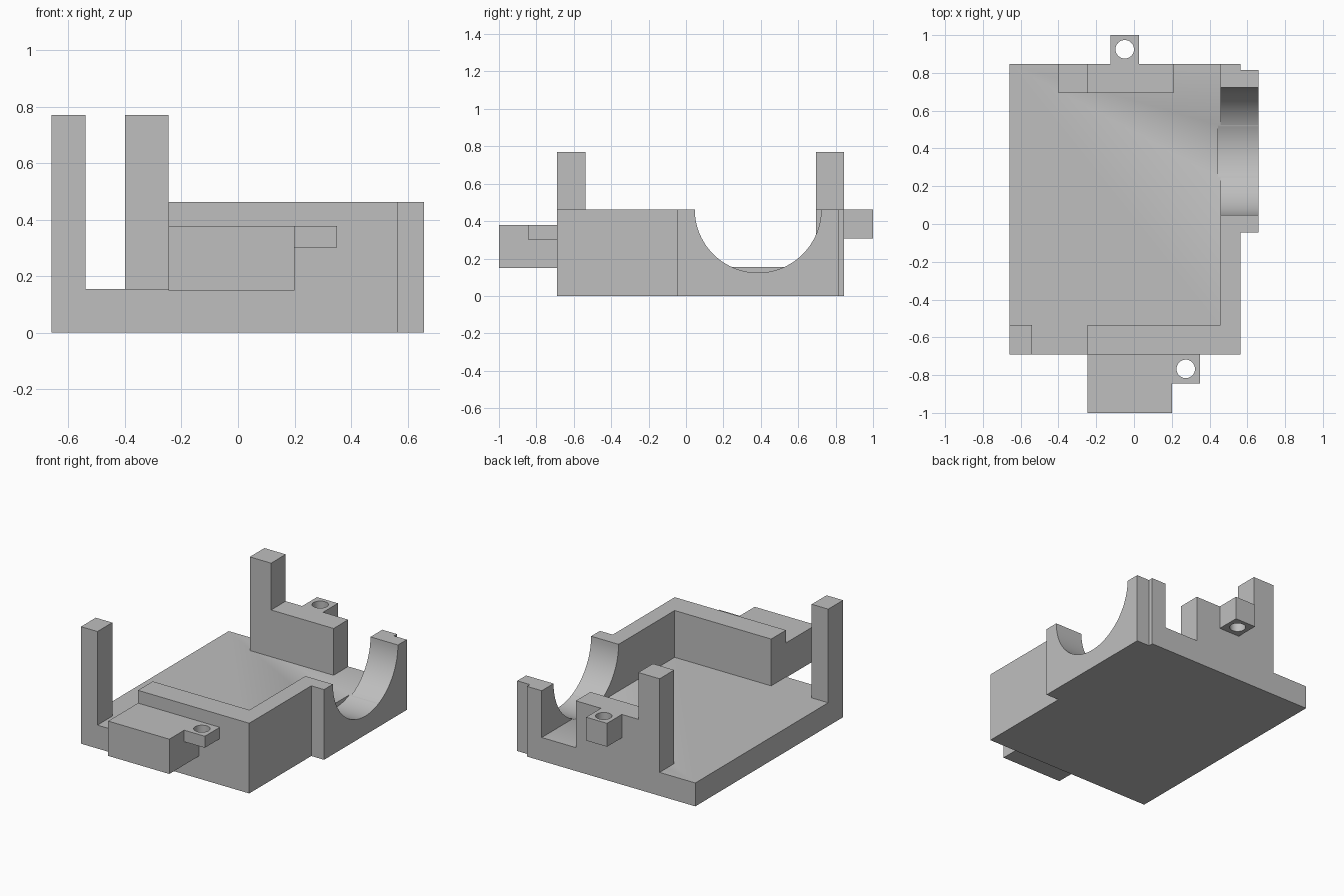
import bpy
import bmesh
import math

cube = bpy.data.objects.get("Cube")
if cube:
    bpy.data.objects.remove(cube, do_unlink=True)

# Single grey plastic
grey = bpy.data.materials.new("grey")
grey.use_nodes = True
COLOUR = (0.52, 0.52, 0.52, 1.0)
grey.diffuse_color = COLOUR
grey.node_tree.nodes["Principled BSDF"].inputs["Base Color"].default_value = COLOUR

# Shared heights and edges
FLOOR, WALL, POST = 0.154, 0.462, 0.77
LEFT, RIGHT, OUTER, INNER = -0.66, 0.565, 0.658, 0.458
FRONT, FRONT_IN, BACK_IN, BACK = -0.69, -0.536, 0.694, 0.846


def slab(name, outline, z0, z1):
    """Extrude a plan outline (counter-clockwise) from z0 to z1."""
    bm = bmesh.new()
    base = bm.faces.new([bm.verts.new((x, y, z0)) for x, y in outline])
    top = bmesh.ops.extrude_face_region(bm, geom=[base])
    verts = [g for g in top["geom"] if isinstance(g, bmesh.types.BMVert)]
    bmesh.ops.translate(bm, verts=verts, vec=(0, 0, z1 - z0))
    bmesh.ops.recalc_face_normals(bm, faces=bm.faces)
    mesh = bpy.data.meshes.new(name)
    bm.to_mesh(mesh)
    bm.free()
    mesh.materials.append(grey)
    ob = bpy.data.objects.new(name, mesh)
    bpy.context.collection.objects.link(ob)
    return ob


def box(name, x0, x1, y0, y1, z0, z1):
    return slab(name, [(x0, y0), (x1, y0), (x1, y1), (x0, y1)], z0, z1)


def bore(ob, centre, radius, depth, along_x=False):
    """Cut a round hole through a part."""
    rot = (0, math.pi / 2, 0) if along_x else (0, 0, 0)
    bpy.ops.mesh.primitive_cylinder_add(vertices=96 if along_x else 40, radius=radius,
                                        depth=depth, location=centre, rotation=rot)
    cutter = bpy.context.object
    cutter.hide_render = True
    cutter.data.materials.append(grey)
    mod = ob.modifiers.new("bore", "BOOLEAN")
    mod.operation = "DIFFERENCE"
    mod.solver = "EXACT"
    mod.object = cutter
    bpy.ops.object.select_all(action="DESELECT")
    ob.select_set(True)
    bpy.context.view_layer.objects.active = ob
    bpy.ops.object.modifier_apply(modifier=mod.name)
    bpy.data.objects.remove(cutter, do_unlink=True)
    bpy.ops.object.shade_smooth_by_angle(angle=math.radians(30))


# Floor tray, widened on the left where the cradle stands
tray = slab("floor_tray", [(LEFT, FRONT), (RIGHT, FRONT), (RIGHT, -0.045), (OUTER, -0.045),
                           (OUTER, 0.815), (RIGHT, 0.815), (RIGHT, BACK), (LEFT, BACK)],
            0, FLOOR)

# L-shaped wall around the front corner
slab("corner_wall", [(-0.245, FRONT), (RIGHT, FRONT), (RIGHT, -0.045), (INNER, -0.045),
                     (INNER, FRONT_IN), (-0.245, FRONT_IN)], FLOOR, WALL)

# Half-round cradle in the side wall, scooped slightly into the floor
cradle = slab("cradle_wall", [(INNER, -0.045), (OUTER, -0.045), (OUTER, 0.815),
                              (RIGHT, 0.815), (RIGHT, BACK), (INNER, BACK)], FLOOR, WALL)
for part in (tray, cradle):
    bore(part, (0.445 + 0.2, 0.385, WALL), 0.338, 0.4, along_x=True)

# Posts and back wall
box("front_post", LEFT, -0.54, FRONT, FRONT_IN, FLOOR, POST)
box("back_post", -0.40, -0.245, BACK_IN, BACK, FLOOR, POST)
box("back_wall", -0.245, 0.21, BACK_IN, BACK, FLOOR, WALL)

# Back screw lug
back_lug = box("back_lug", -0.125, 0.027, BACK, 1.0, 0.308, WALL)
bore(back_lug, (-0.049, 0.925, 0.385), 0.049, 0.4)

# Front shelf block and its screw lug
box("front_block", -0.245, 0.20, -1.0, FRONT, 0.149, 0.378)
front_lug = box("front_lug", 0.20, 0.35, -0.845, FRONT, 0.302, 0.378)
bore(front_lug, (0.274, -0.767, 0.34), 0.049, 0.3)
